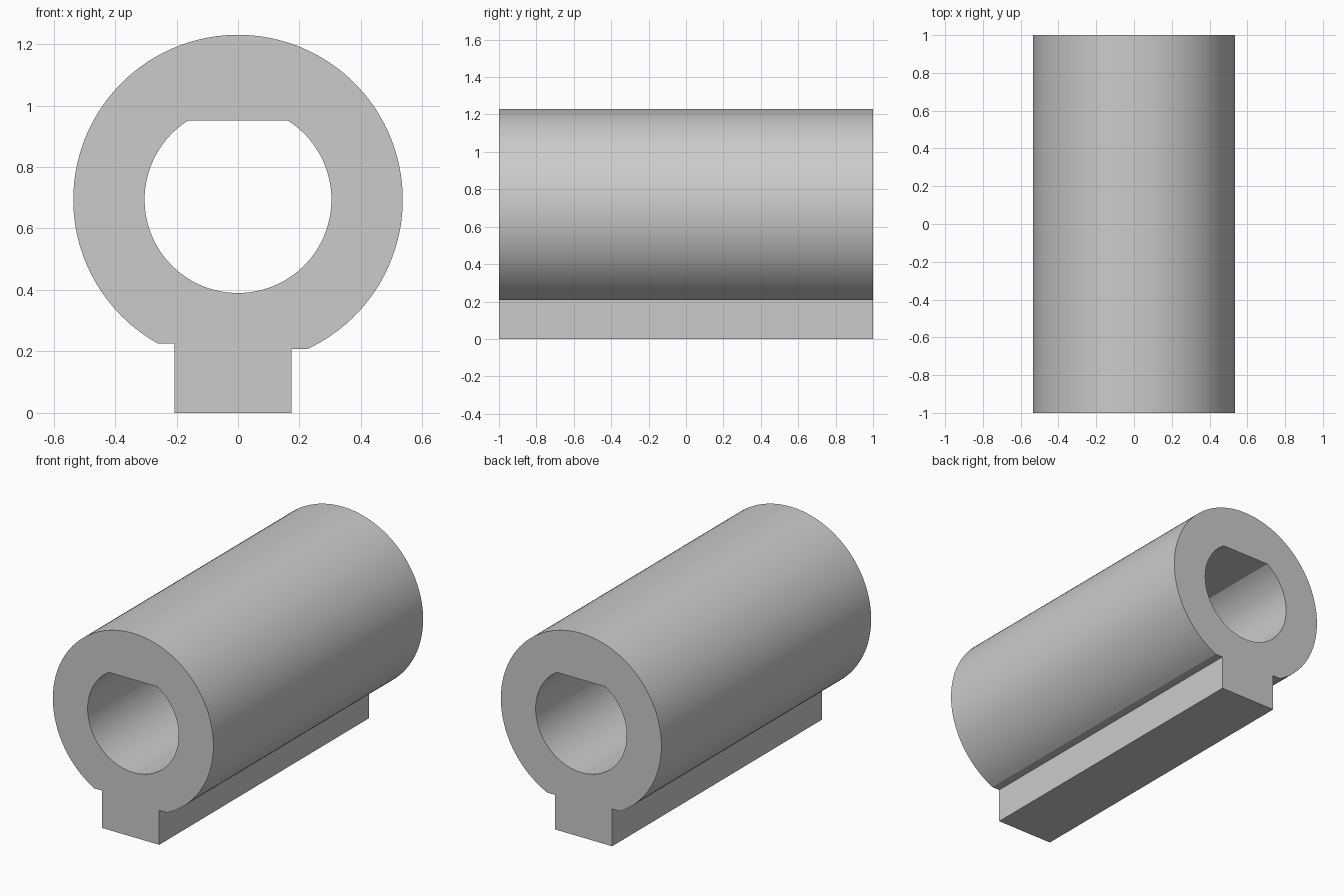
import bpy, bmesh
from math import sin, cos, asin, pi, radians
from mathutils import Vector

cube = bpy.data.objects.get("Cube")
if cube:
    bpy.data.objects.remove(cube, do_unlink=True)

HALF_LENGTH = 1.0
CENTRE_Z = 0.694
OUTER_R, BORE_R = 0.536, 0.304
BORE_FLAT_Z = 0.951
KEY_LEFT, KEY_RIGHT = 0.174, -0.207      # side faces of the key
STEP_LEFT, STEP_RIGHT = 0.208, 0.225     # heights of the two ledges


def arc(radius, start, end, count):
    """Points (x, z) along an arc about the tube axis."""
    angles = [start + (end - start) * i / count for i in range(count + 1)]
    return [(radius * cos(a), CENTRE_Z + radius * sin(a)) for a in angles]


def angle_at(radius, z):
    return asin((z - CENTRE_Z) / radius)


# Outer outline: round body, two ledges and the square key
outer = arc(OUTER_R, angle_at(OUTER_R, STEP_LEFT),
            pi - angle_at(OUTER_R, STEP_RIGHT), 96)
outer += [(KEY_RIGHT, STEP_RIGHT), (KEY_RIGHT, 0), (KEY_LEFT, 0), (KEY_LEFT, STEP_LEFT)]

# Bore outline: round with a flat on top
flat = angle_at(BORE_R, BORE_FLAT_Z)
bore = arc(BORE_R, pi - flat, 2 * pi + flat, 80)

# Fill between the outlines and extrude along the axis
bm = bmesh.new()
edges = []
for loop in (outer, bore):
    verts = [bm.verts.new((x, -HALF_LENGTH, z)) for x, z in loop]
    edges += [bm.edges.new((v, verts[i - 1])) for i, v in enumerate(verts)]
bmesh.ops.triangle_fill(bm, edges=edges, use_beauty=True, normal=Vector((0, -1, 0)))
result = bmesh.ops.extrude_face_region(bm, geom=bm.faces[:], use_keep_orig=True)
moved = [g for g in result["geom"] if isinstance(g, bmesh.types.BMVert)]
bmesh.ops.translate(bm, verts=moved, vec=(0, 2 * HALF_LENGTH, 0))
bmesh.ops.recalc_face_normals(bm, faces=bm.faces[:])

mesh = bpy.data.meshes.new("keyed_sleeve")
bm.to_mesh(mesh)
bm.free()
sleeve = bpy.data.objects.new("keyed_sleeve", mesh)
bpy.context.collection.objects.link(sleeve)

# Plain grey material
grey = bpy.data.materials.new("plain_grey")
grey.use_nodes = True
colour = (0.6, 0.6, 0.6, 1)
grey.diffuse_color = colour
grey.node_tree.nodes["Principled BSDF"].inputs["Base Color"].default_value = colour
mesh.materials.append(grey)

# Smooth curved walls, sharp corners
bpy.ops.object.select_all(action="DESELECT")
sleeve.select_set(True)
bpy.context.view_layer.objects.active = sleeve
bpy.ops.object.shade_smooth_by_angle(angle=radians(25))
